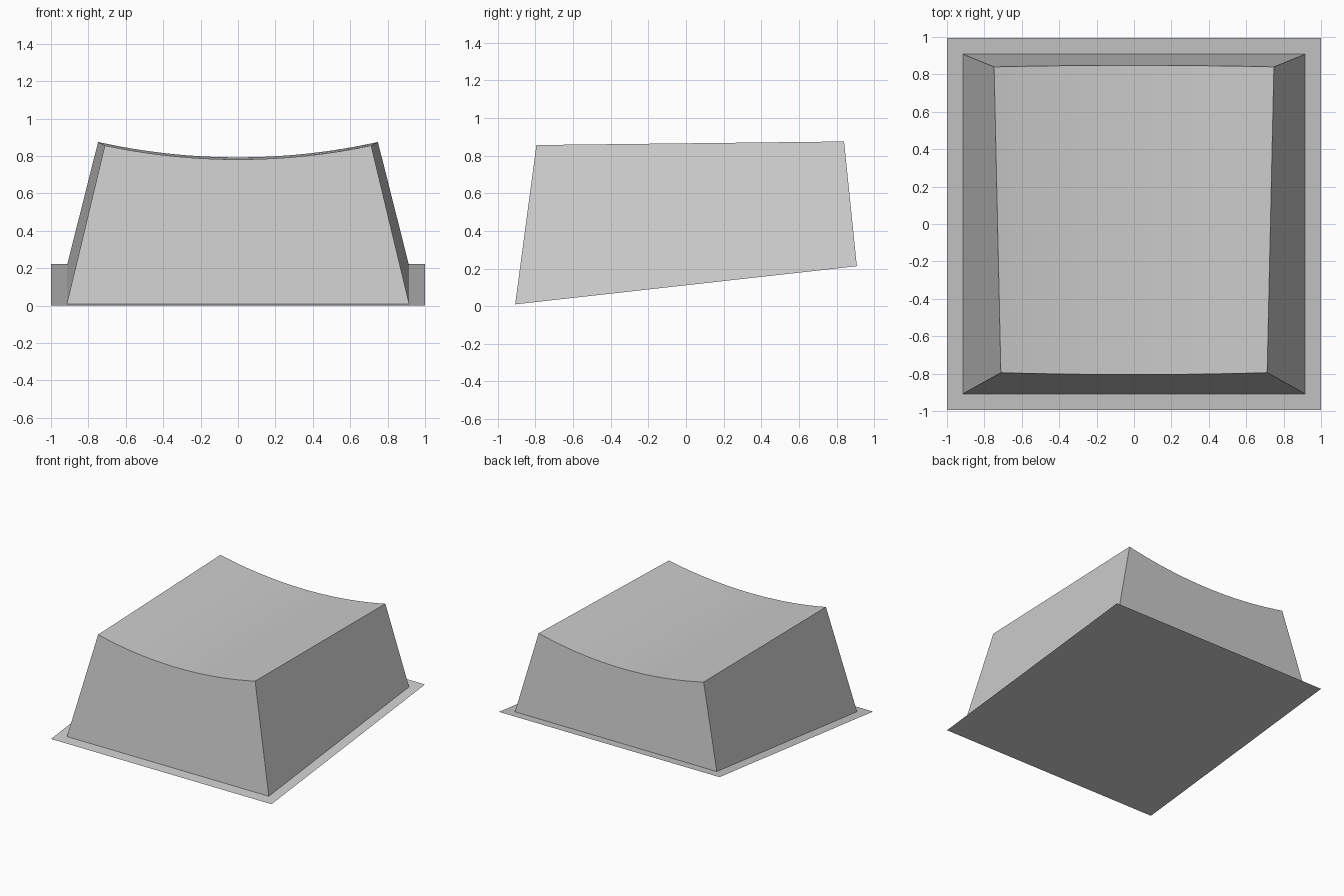
import bpy
import bmesh
import math

cube = bpy.data.objects.get("Cube")
if cube:
    bpy.data.objects.remove(cube, do_unlink=True)

grey = bpy.data.materials.new("light grey")
grey.use_nodes = True
COLOUR = (0.6, 0.6, 0.6, 1)
grey.diffuse_color = COLOUR
grey.node_tree.nodes["Principled BSDF"].inputs["Base Color"].default_value = COLOUR

TILT = math.asin(0.111)
SEGMENTS = 32
RADIUS = 3.45


def base_z(y):
    return 0.111 + y * math.tan(TILT)


def finish(bm, name):
    bmesh.ops.recalc_face_normals(bm, faces=bm.faces)
    mesh = bpy.data.meshes.new(name)
    bm.to_mesh(mesh)
    bm.free()
    mesh.materials.append(grey)
    obj = bpy.data.objects.new(name, mesh)
    bpy.context.collection.objects.link(obj)
    return obj


def wall_row(bm, half_top, y_base, y_top, z_top):
    """Base and dished top edge of the front or back wall."""
    low, high = [], []
    z0 = base_z(y_base)
    rim = math.sqrt(RADIUS ** 2 - half_top ** 2)
    for i in range(SEGMENTS + 1):
        t = 2 * i / SEGMENTS - 1
        x = t * half_top
        z = z_top - math.sqrt(RADIUS ** 2 - x ** 2) + rim
        y = y_base + (y_top - y_base) * (z - z0) / (z_top - z0)
        low.append(bm.verts.new((t * 0.915, y_base, z0)))
        high.append(bm.verts.new((x, y, z)))
    return low, high


# Tapered keycap with a cylindrical dish in the top
bm = bmesh.new()
front_low, front_high = wall_row(bm, 0.712, -0.908, -0.795, 0.856)
back_low, back_high = wall_row(bm, 0.748, 0.908, 0.84, 0.875)
for i in range(SEGMENTS):
    j = i + 1
    for a, b in ((front_low, front_high), (front_high, back_high), (back_high, back_low)):
        bm.faces.new((a[i], a[j], b[j], b[i]))
for i in (0, -1):
    bm.faces.new((front_low[i], front_high[i], back_high[i], back_low[i]))
bm.faces.new(front_low + back_low[::-1])
keycap = finish(bm, "keycap")
bpy.context.view_layer.objects.active = keycap
keycap.select_set(True)
bpy.ops.object.shade_smooth_by_angle(angle=math.radians(30))

# Thin tilted square sheet under the keycap
bm = bmesh.new()
bmesh.ops.create_grid(bm, x_segments=1, y_segments=1, size=1)
sheet = finish(bm, "base_sheet")
sheet.location.z = 0.111
sheet.rotation_euler.x = TILT
